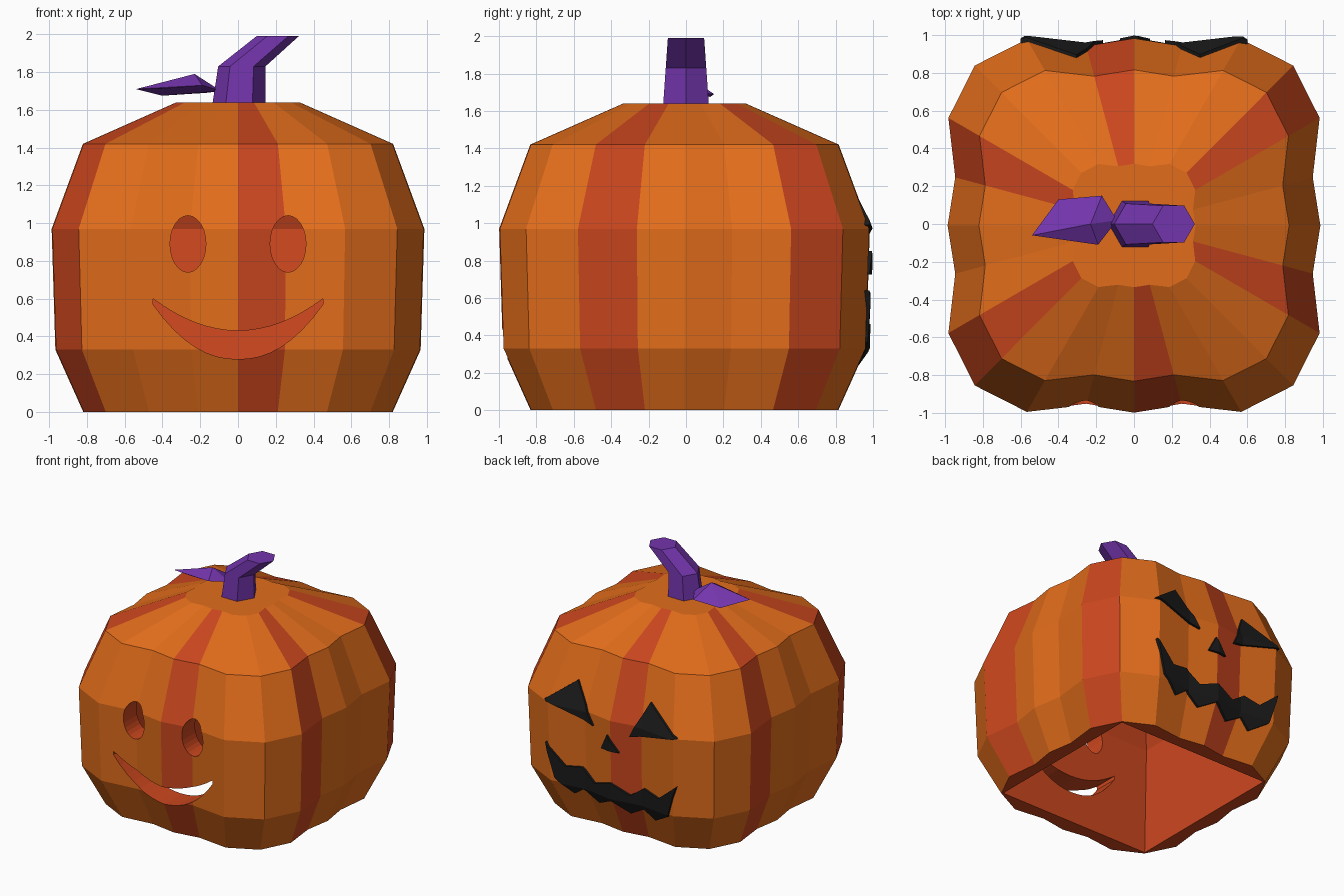
import bpy, bmesh, math
from mathutils import Vector

if "Cube" in bpy.data.objects:
    bpy.data.objects.remove(bpy.data.objects["Cube"], do_unlink=True)


def material(name, rgb):
    m = bpy.data.materials.new(name)
    m.use_nodes = True
    m.diffuse_color = (*rgb, 1)
    bsdf = next(n for n in m.node_tree.nodes if n.type == 'BSDF_PRINCIPLED')
    bsdf.inputs["Base Color"].default_value = (*rgb, 1)
    bsdf.inputs["Roughness"].default_value = 0.8
    return m


ORANGE = material("pumpkin orange", (0.76, 0.152, 0.011))
RED = material("red orange flesh", (0.6, 0.062, 0.013))
PURPLE = material("stem purple", (0.17, 0.035, 0.41))
BLACK = material("carving black", (0.011, 0.011, 0.011))
CENTRE_Y = -0.008


def to_object(name, bm, mats):
    bmesh.ops.recalc_face_normals(bm, faces=bm.faces)
    mesh = bpy.data.meshes.new(name)
    bm.to_mesh(mesh)
    bm.free()
    for m in mats:
        mesh.materials.append(m)
    obj = bpy.data.objects.new(name, mesh)
    bpy.context.collection.objects.link(obj)
    return obj


def loft(name, rings, mats, rule):
    """Skin closed rings of points; rule(side) gives the material index, side None is a cap."""
    bm = bmesh.new()
    loops = [[bm.verts.new(p) for p in ring] for ring in rings]
    n = len(loops[0])
    for a, b in zip(loops, loops[1:]):
        for i in range(n):
            j = (i + 1) % n
            bm.faces.new((a[i], a[j], b[j], b[i])).material_index = rule(i)
    bm.faces.new(loops[0]).material_index = rule(None)
    bm.faces.new(loops[-1]).material_index = rule("top")
    return to_object(name, bm, mats)


def scaled_rings(outline, profile):
    return [[(x * s, y * s + CENTRE_Y, z) for x, y in outline] for z, s in profile]


def prism(name, points, y0, y1, mats, index):
    return loft(name, [[(x, y, z) for x, z in points] for y in (y0, y1)], mats, lambda i: index)


def boolean(obj, cutter, operation):
    mod = obj.modifiers.new("cut", 'BOOLEAN')
    mod.operation, mod.solver, mod.object = operation, 'EXACT', cutter
    bpy.context.view_layer.objects.active = obj
    bpy.ops.object.modifier_apply(modifier=mod.name)


def discard(obj):
    bpy.data.objects.remove(obj, do_unlink=True)


# Ribbed, squarish body outline: radii every 15 degrees, mirrored around each quarter
RIB = (0.987, 0.98, 1.135, 1.193, 1.135, 0.98)
outline = []
for i in range(24):
    a = math.radians(15 * i)
    outline.append((RIB[i % 6] * math.cos(a), 1.004 * RIB[i % 6] * math.sin(a)))
PROFILE = [(0, 0.83), (0.33, 0.98), (0.97, 1.0), (1.42, 0.832), (1.64, 0.33)]


def stripe(i):
    if i is None:
        return 1
    return 1 if i != "top" and i % 4 == 2 else 0


body = loft("pumpkin_body", scaled_rings(outline, PROFILE), [ORANGE, RED], stripe)

# Square hollow inside, open at the bottom
square = [(0.82, 0.82), (-0.82, 0.82), (-0.82, -0.82), (0.82, -0.82)]
HOLLOW = [(-0.1, 0.83), (0.97, 0.975), (1.37, 0.81), (1.58, 0.38)]
cutters = [loft("hollow_cutter", scaled_rings(square, HOLLOW), [ORANGE, RED], lambda i: 1)]

# Oval eyes and curved smile cut through the front wall
for side in (-1, 1):
    oval = []
    for k in range(24):
        a = math.tau * k / 24
        oval.append((side * 0.265 + 0.095 * math.cos(a), 0.89 + 0.15 * math.sin(a)))
    cutters.append(prism("eye_cutter", oval, -1.3, -0.5, [ORANGE, RED], 1))
steps = [k / 8 for k in range(-8, 9)]
smile = [(0.45 * t, 0.28 + 0.29 * abs(t) ** 2.2) for t in steps]
smile += [(0.45 * t, 0.43 + 0.17 * t * t) for t in reversed(steps)]
cutters.append(prism("smile_cutter", smile, -1.3, -0.5, [ORANGE, RED], 1))
for c in cutters:
    c.hide_render = True
    boolean(body, c, 'DIFFERENCE')
    discard(c)

# Black carved face laid over the back, following the ribs
envelope = loft("envelope", scaled_rings([(x * 1.02, y * 1.02) for x, y in outline], PROFILE),
                [BLACK], lambda i: 0)
envelope.hide_render = True
mouth_top = [(0.16, 0.40), (0.28, 0.49), (0.42, 0.46), (0.59, 0.61)]
mouth_low = [(0.51, 0.34), (0.36, 0.24), (0.27, 0.31), (0.14, 0.23)]
half = mouth_top + mouth_low
mouth = [(0, 0.46)] + half + [(0, 0.31)] + [(-x, z) for x, z in reversed(half)]
plates = {
    "back_left_eye": [(0.60, 0.99), (0.35, 1.18), (0.165, 0.88)],
    "back_right_eye": [(-0.60, 0.98), (-0.305, 1.17), (-0.165, 0.88)],
    "back_nose": [(0.025, 0.85), (-0.075, 0.725), (0.085, 0.725)],
    "back_mouth": [(x, z + 0.05 * x) for x, z in mouth],
}
for name, points in plates.items():
    boolean(prism(name, points, 0.85, 1.3, [BLACK], 0), envelope, 'INTERSECT')
discard(envelope)

# Bent six-sided stem: height, centre x, radius
stem_rings = []
for z, cx, r in [(1.62, 0.005, 0.142), (1.83, 0.02, 0.125), (1.99, 0.21, 0.112)]:
    angles = [math.tau * k / 6 for k in range(6)]
    stem_rings.append([(cx + r * math.cos(a), r * math.sin(a), z) for a in angles])
loft("stem", stem_rings, [PURPLE], lambda i: 0)

# Folded leaf beside the stem, front edge lifted
bm = bmesh.new()
leaf_points = [(-0.54, -0.06, 1.71), (-0.40, 0.13, 1.675), (-0.17, 0.15, 1.69),
               (-0.09, 0.02, 1.70), (-0.23, 0.0, 1.79), (-0.19, -0.11, 1.73),
               (-0.38, -0.08, 1.715)]
verts = [bm.verts.new(Vector(p)) for p in leaf_points]
bmesh.ops.convex_hull(bm, input=verts)
to_object("leaf", bm, [PURPLE])
